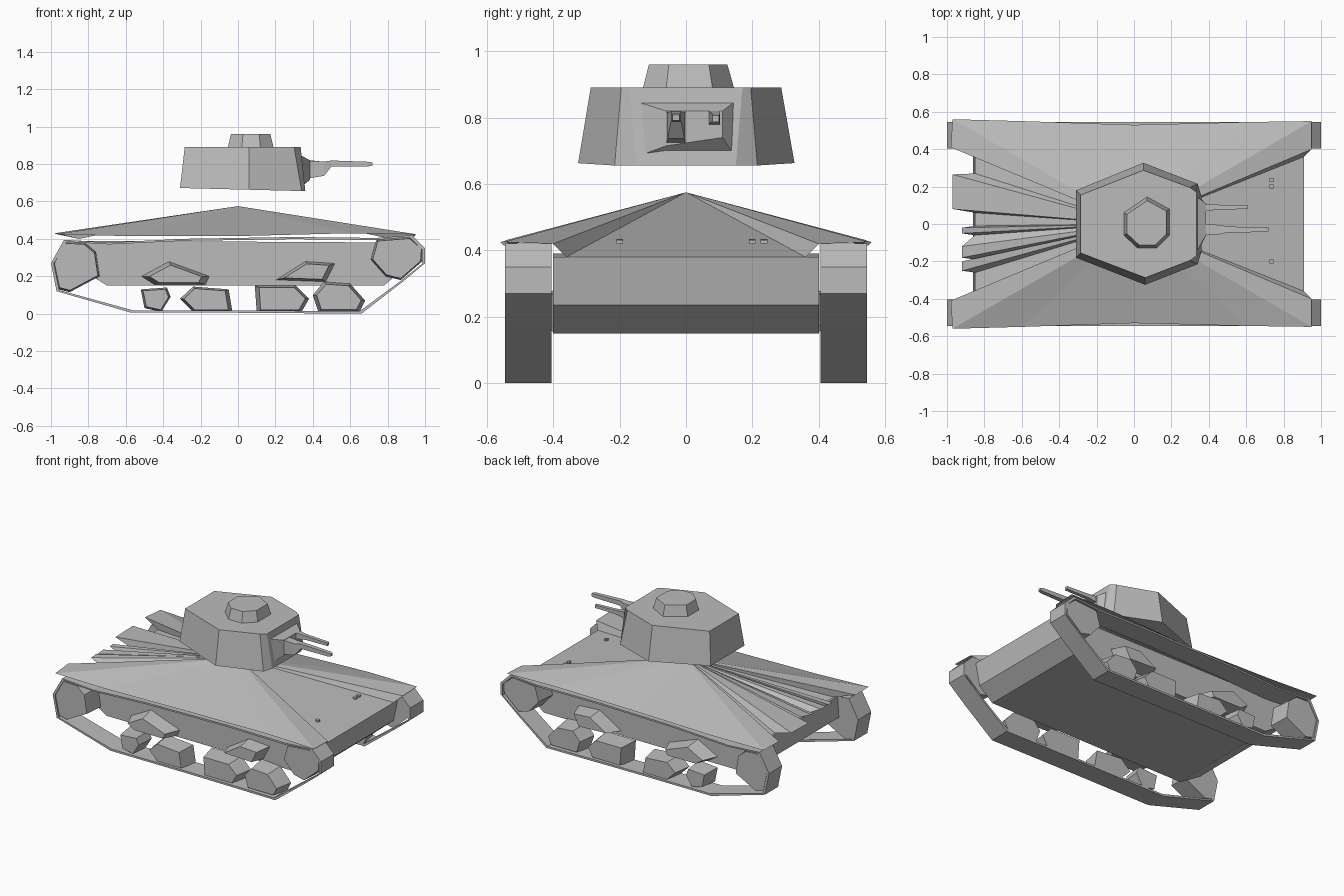
import bpy, math

mat = bpy.data.materials.new("plain_grey")
mat.diffuse_color = (0.5, 0.5, 0.5, 1)


def build(name, verts, faces):
    import bmesh
    me = bpy.data.meshes.new(name)
    me.from_pydata(verts, [], faces)
    bm = bmesh.new()
    bm.from_mesh(me)
    bmesh.ops.recalc_face_normals(bm, faces=bm.faces)
    bm.to_mesh(me)
    bm.free()
    me.materials.append(mat)
    ob = bpy.data.objects.new(name, me)
    bpy.context.collection.objects.link(ob)
    return ob


def loft(name, a, b):
    """Closed solid between two matching loops."""
    n = len(a)
    sides = [(i, (i + 1) % n, n + (i + 1) % n, n + i) for i in range(n)]
    return build(name, a + b, sides + [tuple(range(n))[::-1], tuple(range(n, 2 * n))])


def slab(name, profile, y0, y1, taper=1.0):
    """Side profile (x, z) carried from y0 to y1, the y1 end scaled by taper."""
    cx = sum(p[0] for p in profile) / len(profile)
    cz = sum(p[1] for p in profile) / len(profile)
    a = [(x, y0, z) for x, z in profile]
    b = [(cx + (x - cx) * taper, y1, cz + (z - cz) * taper) for x, z in profile]
    return loft(name, a, b)


# Hull body
slab("hull", [(0.91, 0.38), (0.88, 0.235), (0.78, 0.15), (-0.70, 0.15),
              (-0.86, 0.25), (-0.85, 0.39)], -0.40, 0.40)

# Pointed deck: a fan from the apex, with fingers at the rear
side = [(0.91, 0.36, 0.38), (0.95, 0.40, 0.42), (0.95, 0.55, 0.425), (0.6, 0.545, 0.43),
        (0.0, 0.53, 0.415), (-0.6, 0.55, 0.415), (-0.97, 0.56, 0.425), (-0.98, 0.41, 0.43)]
rim = side + [(-0.85, 0.36, 0.40), (-0.85, 0.27, 0.40), (-0.97, 0.265, 0.43),
              (-0.97, 0.08, 0.425), (-0.85, 0.06, 0.40), (-0.85, -0.01, 0.40)]
for y0, y1 in ((-0.02, -0.05), (-0.12, -0.18), (-0.20, -0.25)):
    rim += [(-0.92, y0, 0.43), (-0.92, y1, 0.425), (-0.85, y1 - 0.01, 0.40)]
rim += [(-0.85, -0.36, 0.40)] + [(x, -y, z) for x, y, z in side[::-1]]
n = len(rim)
build("deck", [(0, 0, 0.575)] + rim, [(0, i + 1, (i + 1) % n + 1) for i in range(n)])

# Small bolts on the front deck
for i, y in enumerate((-0.2, 0.2, 0.235)):
    slab(f"deck_bolt_{i}", [(0.725, 0.42), (0.745, 0.42), (0.745, 0.431), (0.725, 0.434)],
         y - 0.01, y + 0.01)

# Running gear, both sides
band = [(-1.0, 0.27), (-0.97, 0.12), (-0.57, 0.005), (0.0, 0.005), (0.66, 0.0), (0.88, 0.17),
        (1.0, 0.27), (1.0, 0.35), (0.93, 0.42), (0.74, 0.405), (0.3, 0.41), (-0.3, 0.40),
        (-0.70, 0.38), (-0.93, 0.395)]
inner = [(x * 0.985, 0.22 + (z - 0.22) * 0.94) for x, z in band]
rear_wheel = [(-0.99, 0.27), (-0.96, 0.13), (-0.90, 0.115), (-0.74, 0.20), (-0.76, 0.33),
              (-0.82, 0.38), (-0.93, 0.385)]
front_wheel = [(0.71, 0.29), (0.74, 0.395), (0.92, 0.41), (0.99, 0.35), (0.985, 0.28),
               (0.87, 0.18), (0.79, 0.20)]
wheels = [
    [(-0.52, 0.13), (-0.38, 0.14), (-0.36, 0.09), (-0.41, 0.01), (-0.50, 0.03)],
    [(-0.31, 0.08), (-0.24, 0.145), (-0.05, 0.13), (-0.03, 0.01), (-0.24, 0.01)],
    [(0.09, 0.15), (0.31, 0.15), (0.38, 0.08), (0.34, 0.01), (0.10, 0.01)],
    [(0.40, 0.10), (0.46, 0.17), (0.60, 0.16), (0.68, 0.07), (0.65, 0.01), (0.43, 0.01)]]
bogies = [
    [(-0.52, 0.20), (-0.37, 0.28), (-0.15, 0.20), (-0.17, 0.155), (-0.45, 0.155)],
    [(0.20, 0.18), (0.36, 0.28), (0.52, 0.27), (0.47, 0.17)]]
m = len(band)
for s, tag in ((-1, "near"), (1, "far")):
    ya, yb = s * 0.405, s * 0.545
    vs = [(x, y, z) for loop in (band, inner) for y in (ya, yb) for x, z in loop]
    fs = []
    for i in range(m):
        j = (i + 1) % m
        for p, q in ((0, 1), (2, 3), (0, 2), (1, 3)):
            fs.append((p * m + i, p * m + j, q * m + j, q * m + i))
    build(f"track_{tag}", vs, fs)
    slab(f"rear_wheel_{tag}", rear_wheel, ya, s * 0.54, 0.93)
    slab(f"front_wheel_{tag}", front_wheel, ya, s * 0.54, 0.93)
    for i, w in enumerate(wheels):
        slab(f"road_wheel_{tag}_{i}", w, ya, s * 0.53, 0.85)
    for i, w in enumerate(bogies):
        slab(f"bogie_{tag}_{i}", w, s * 0.39, s * 0.50, 0.75)

# Turret, floating above the deck
low = [(-0.31, 0.18), (0.05, 0.327), (0.34, 0.215), (0.36, 0.15),
       (0.36, -0.15), (0.34, -0.215), (0.06, -0.325), (-0.31, -0.18)]
high = [(-0.285, 0.155), (0.05, 0.287), (0.30, 0.195), (0.335, 0.17),
        (0.335, -0.17), (0.30, -0.195), (0.06, -0.287), (-0.285, -0.155)]
loft("turret", [(x, y, 0.672 - 0.05 * (x + 0.31) / 2) for x, y in low],
     [(x, y, 0.89) for x, y in high])

# Cupola
cup = [(-0.055, 0.06), (0.07, 0.145), (0.19, 0.08), (0.19, -0.06),
       (0.12, -0.13), (0.02, -0.13), (-0.055, -0.06)]
loft("cupola", [(x, y, 0.888) for x, y in cup],
     [(0.07 + (x - 0.07) * 0.86, y * 0.86, 0.96) for x, y in cup])

# Gun shield and its two barrels
loft("gun_shield",
     [(0.34, -0.155, 0.68), (0.34, 0.15, 0.68), (0.33, 0.15, 0.85), (0.33, -0.155, 0.85)],
     [(0.385, -0.06, 0.715), (0.385, 0.11, 0.74), (0.385, 0.11, 0.82), (0.385, -0.06, 0.82)])


def barrel(name, stations):
    """Square tube through (x, y, z, half height, half width) stations."""
    vs = [(x, y + a * w, z + b * h) for x, y, z, h, w in stations
          for a, b in ((-1, -1), (1, -1), (1, 1), (-1, 1))]
    k = len(stations)
    fs = [(4 * i + j, 4 * i + (j + 1) % 4, 4 * i + 4 + (j + 1) % 4, 4 * i + 4 + j)
          for i in range(k - 1) for j in range(4)]
    build(name, vs, fs + [(3, 2, 1, 0), tuple(range(4 * k - 4, 4 * k))])


barrel("main_gun", [(0.37, -0.03, 0.77, 0.048, 0.03), (0.46, -0.03, 0.775, 0.038, 0.025),
                    (0.50, -0.03, 0.803, 0.016, 0.016), (0.70, -0.03, 0.80, 0.012, 0.013),
                    (0.72, -0.03, 0.80, 0.008, 0.01)])
barrel("second_gun", [(0.37, 0.085, 0.80, 0.022, 0.018), (0.45, 0.09, 0.80, 0.013, 0.013),
                      (0.61, 0.09, 0.797, 0.01, 0.01)])
